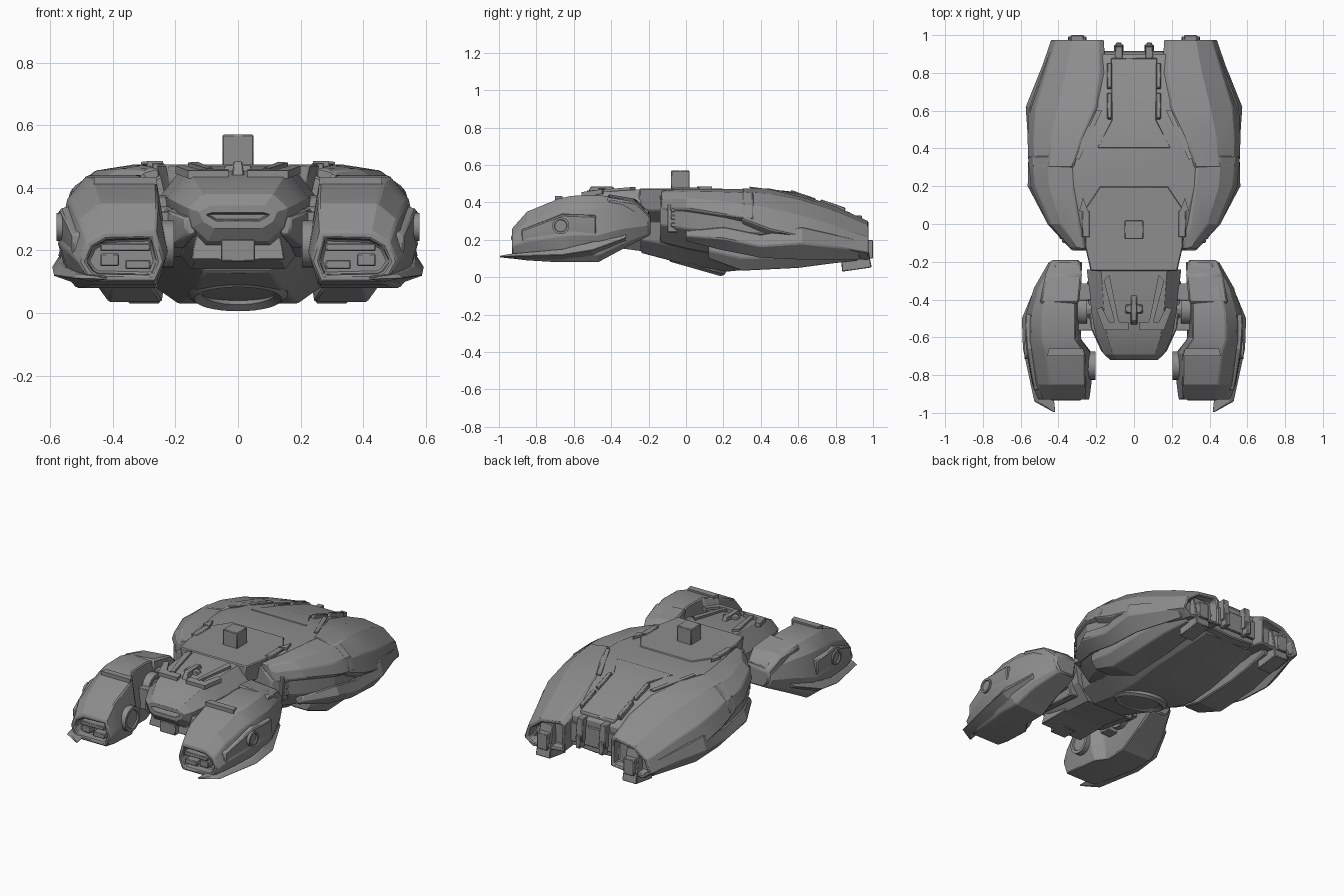
import bpy, bmesh, math
from mathutils import Matrix, Vector

cube = bpy.data.objects.get("Cube")
if cube:
    bpy.data.objects.remove(cube)

hull_colour = (0.27, 0.27, 0.27, 1)
grey = bpy.data.materials.new("hull grey")
grey.use_nodes = True
grey.diffuse_color = hull_colour
grey.node_tree.nodes["Principled BSDF"].inputs["Base Color"].default_value = hull_colour
parts = []

# Unit cross-sections: across from inner to outer edge, up from bottom to top
DOME = [(0, 1), (.6, 1), (.8, .9), (1, .7), (1, .4), (.7, .1), (0, 0)]
TUB = [(0, 1), (1, 1), (.9, .4), (.5, 0), (0, 0)]
CABIN = [(0, 1), (.7, 1), (1, .7), (.9, .3), (.6, 0), (0, 0)]
POD = [(.1, 1), (.7, 1), (.9, .8), (1, .4), (.9, .1), (.8, 0), (.1, 0), (0, .4)]
SHELL = [(0, .9), (.1, 1), (.6, .9), (.9, .6), (1, .2), (.8, 0), (0, .1)]
WEDGE = [(0, 1), (1, .9), (1, .4), (.8, 0), (.1, 0)]
BLADE = [(0, .7), (.8, 1), (1, .5), (.4, 0)]


def finish(name, bm, pair=False, bevel=0.0):
    """Turn a bmesh into a named object, optionally mirrored to the other side."""
    bmesh.ops.recalc_face_normals(bm, faces=bm.faces)
    mesh = bpy.data.meshes.new(name)
    bm.to_mesh(mesh)
    bm.free()
    mesh.materials.append(grey)
    obj = bpy.data.objects.new(name, mesh)
    bpy.context.collection.objects.link(obj)
    if bevel:
        modifier = obj.modifiers.new("edge_bevel", 'BEVEL')
        modifier.width = bevel
        modifier.segments = 1
        modifier.limit_method = 'ANGLE'
    if pair:
        modifier = obj.modifiers.new("other_side", 'MIRROR')
        modifier.use_mirror_merge = False
    parts.append(obj)


def skin(bm, rings, closed=False):
    """Join neighbouring rings of vertices with quads."""
    following = rings[1:] + rings[:1] if closed else rings[1:]
    for ring, other in zip(rings, following):
        for i in range(len(ring)):
            bm.faces.new((ring[i - 1], ring[i], other[i], other[i - 1]))


def sink(bm, faces, margin, depth):
    """Cut a sunken panel into each face."""
    bmesh.ops.recalc_face_normals(bm, faces=bm.faces)
    bmesh.ops.inset_individual(bm, faces=faces, thickness=margin, depth=0)
    bmesh.ops.inset_individual(bm, faces=faces, thickness=margin / 5, depth=-depth)


def loft(name, profile, stations, bevel=0.006, recess=None):
    """Skin a unit profile along stations (y, outer, bottom, top, inner).
    Without an inner edge the part is closed over the centre line."""
    bm = bmesh.new()
    rings = []
    for y, outer, bottom, top, *inner in stations:
        start = inner[0] if inner else 0
        points = [(start + u * (outer - start), bottom + v * (top - bottom)) for u, v in profile]
        if not inner:
            points += [(-x, z) for x, z in reversed(points) if x > 0]
        rings.append([bm.verts.new((x, y, z)) for x, z in points])
    skin(bm, rings)
    caps = [bm.faces.new(rings[0]), bm.faces.new(rings[-1])]
    if recess is not None:
        sink(bm, [caps[recess]], 0.025, 0.05)
    finish(name, bm, len(stations[0]) == 5, bevel)


def box(name, centre, size, taper=1.0, tilt=0.0):
    """Bevelled box with a tapered top, mirrored when off the centre line."""
    bm = bmesh.new()
    bmesh.ops.create_cube(bm, size=1)
    for v in bm.verts:
        if v.co.z > 0:
            v.co.xy *= taper
        v.co *= Vector(size)
    bm.transform(Matrix.Translation(centre) @ Matrix.Rotation(math.radians(tilt), 4, 'X'))
    finish(name, bm, centre[0] != 0, 0.004)


def disc(name, centre, radius, length, sides=24):
    """Mirrored cylinder lying along x with sunken caps."""
    bm = bmesh.new()
    bmesh.ops.create_cone(bm, cap_ends=True, segments=sides, radius1=radius,
                          radius2=radius, depth=length)
    sink(bm, [f for f in bm.faces if len(f.verts) > 4], radius / 4, 0.008)
    bm.transform(Matrix.Translation(centre) @ Matrix.Rotation(math.pi / 2, 4, 'Y'))
    finish(name, bm, True)


def plate(name, outline, base, height, slope=0.0, thick=0.025):
    """Mirrored slab with a plan outline; its height follows a slope along y."""
    bm = bmesh.new()
    rings = [[bm.verts.new((x, y, base + lift + slope * (y - height))) for x, y in outline]
             for lift in (0, thick)]
    skin(bm, rings)
    for ring in rings:
        bm.faces.new(ring)
    finish(name, bm, True)


# Rear hull core, belly tub and belly pods
loft("rear_hull", DOME, [
    (-.14, .33, .16, .46), (0, .44, .12, .47), (.2, .53, .08, .47),
    (.45, .53, .08, .47), (.65, .5, .1, .42), (.9, .39, .12, .32)])
loft("belly_tub", TUB, [
    (-.24, .21, .13, .3), (-.05, .27, .08, .3), (.22, .38, .03, .3),
    (.42, .4, .05, .3), (.85, .3, .12, .25)])
loft("belly_pod", WEDGE, [
    (.12, .43, .1, .2, .27), (.3, .46, .035, .2, .22), (.6, .46, .05, .2, .22),
    (.75, .44, .07, .2, .22), (.92, .41, .09, .2, .2)])

# Armour shells, from the shoulders to the hollow tail ends
loft("rear_armour", SHELL, [
    (.3, .56, .27, .476, .3), (.45, .565, .2, .474, .25), (.62, .56, .16, .44, .17),
    (.8, .5, .11, .38, .15), (.975, .44, .09, .3, .16)], recess=1)
loft("shoulder_armour", SHELL, [
    (-.13, .34, .34, .465, .25), (0, .46, .34, .473, .28),
    (.2, .55, .3, .473, .3), (.36, .56, .27, .47, .31)])
loft("side_skirt", BLADE, [
    (0, .46, .19, .25, .38), (.2, .565, .14, .27, .44), (.4, .56, .1, .23, .46),
    (.62, .575, .09, .27, .45), (.93, .45, .09, .2, .38)])

# Engine cover, rails and strips on the sloping tail deck
loft("engine_cover", TUB, [
    (.4, .2, .44, .474), (.55, .12, .42, .46), (.88, .125, .3, .345)])
for y, z in ((.62, .42), (.78, .37)):
    box("cover_rail", (.13, y, z), (.025, .14, .05), tilt=-19)
plate("armour_strip", [(.29, .34), (.31, .35), (.2, .6), (.17, .6)], .475, .35, -.13, .008)

# Tail fittings
box("tail_thruster", (.3, .9, .14), (.1, .16, .2), .85, 8)
box("thruster_cap", (.3, .97, .15), (.07, .06, .1))
box("tail_post", (.08, .9, .26), (.05, .1, .14), .8)
box("tail_post_foot", (.08, .92, .19), (.03, .08, .08))
box("tail_beam", (0, .88, .22), (.32, .07, .12))

# Central deck and block
loft("deck", TUB, [
    (-.25, .23, .28, .475), (-.12, .26, .28, .475), (.08, .26, .28, .475), (.2, .18, .28, .475)])
box("top_block", (0, -.03, .515), (.1, .1, .11))
box("deck_hinge", (.255, 0, .44), (.04, .14, .08))
plate("deck_fin", [(.24, .06), (.29, .07), (.27, .14)], .46, 0)

# Slatted side modules
box("side_module", (.33, -.035, .315), (.1, .13, .15))
for i in range(3):
    box("module_slat", (.37, -.03, .28 + i * .04), (.05, .1, .025))

# Cabin
loft("cabin", CABIN, [
    (-.72, .125, .27, .345), (-.69, .16, .23, .38), (-.6, .2, .19, .425),
    (-.47, .225, .17, .455), (-.24, .25, .14, .47)], recess=0)
loft("cabin_cheek", WEDGE, [
    (-.68, .17, .25, .31, .13), (-.55, .23, .21, .34, .16), (-.3, .25, .18, .36, .17)])
box("cabin_chin", (0, -.56, .21), (.3, .22, .08), .9)
box("chin_guard", (0, -.65, .2), (.11, .1, .07))
plate("roof_rail", [(.08, -.52), (.1, -.53), (.16, -.3), (.13, -.27)], .44, -.5, .08)
plate("brow_plate", [(.03, -.56), (.16, -.56), (.2, -.45), (.17, -.44), (.13, -.52), (.03, -.52)],
      .43, -.56, .14)
box("roof_spine", (0, -.45, .46), (.04, .17, .05), .7)
box("roof_crest", (0, -.45, .46), (.1, .05, .03), .8)

# Front pods
loft("front_pod", POD, [
    (-.93, .51, .1, .26, .235), (-.85, .54, .09, .35, .225), (-.68, .57, .08, .42, .225),
    (-.61, .575, .08, .435, .28), (-.47, .57, .08, .44, .28), (-.34, .53, .15, .42, .28),
    (-.2, .45, .22, .36, .275)], recess=0)
loft("pod_fender", WEDGE, [
    (-.42, .5, .27, .445, .29), (-.27, .47, .23, .42, .275), (-.19, .44, .22, .34, .285)], .01)
loft("pod_side_plate", WEDGE, [
    (-.88, .53, .16, .26, .48), (-.66, .57, .18, .35, .5), (-.48, .575, .2, .34, .5)])
loft("pod_fin", BLADE, [
    (-.995, .43, .105, .115, .415), (-.94, .53, .1, .125, .42), (-.66, .59, .09, .15, .45),
    (-.5, .595, .1, .19, .45), (-.32, .52, .18, .24, .44)], .003)
plate("pod_roof_ridge", [(.26, -.7), (.46, -.7), (.45, -.66), (.27, -.66)], .41, -.7)
box("lamp", (.32, -.9, .155), (.08, .05, .03))
box("lamp_outer", (.41, -.9, .17), (.06, .05, .04))
box("lamp_brow", (.36, -.9, .21), (.16, .07, .025))
disc("outer_hub", (.55, -.67, .275), .045, .06)
disc("inner_hub", (.23, -.75, .22), .075, .05)

# Arms joining the pods to the cabin
disc("arm_joint", (.3, -.45, .29), .085, .1)
disc("arm_axle", (.21, -.45, .29), .05, .14, 12)
box("arm_block", (.27, -.53, .26), (.11, .07, .13))
box("arm_brace", (.27, -.36, .3), (.09, .09, .15))

# Tilted ring under the hull
bm = bmesh.new()
sides = 32
rings = []
for radius, z in ((.165, .03), (.16, -.02), (.14, -.035), (.115, -.02), (.105, .03)):
    turns = [math.tau * i / sides for i in range(sides)]
    rings.append([bm.verts.new((radius * math.cos(a), radius * math.sin(a), z)) for a in turns])
skin(bm, rings, closed=True)
bm.transform(Matrix.Translation((0, .06, .078)) @ Matrix.Rotation(math.radians(-16), 4, 'X'))
finish("belly_ring", bm)

# Smooth the gentle curves, keep the hard edges
bpy.ops.object.select_all(action='DESELECT')
for obj in parts:
    obj.select_set(True)
bpy.context.view_layer.objects.active = parts[0]
bpy.ops.object.shade_smooth_by_angle(angle=math.radians(20))
